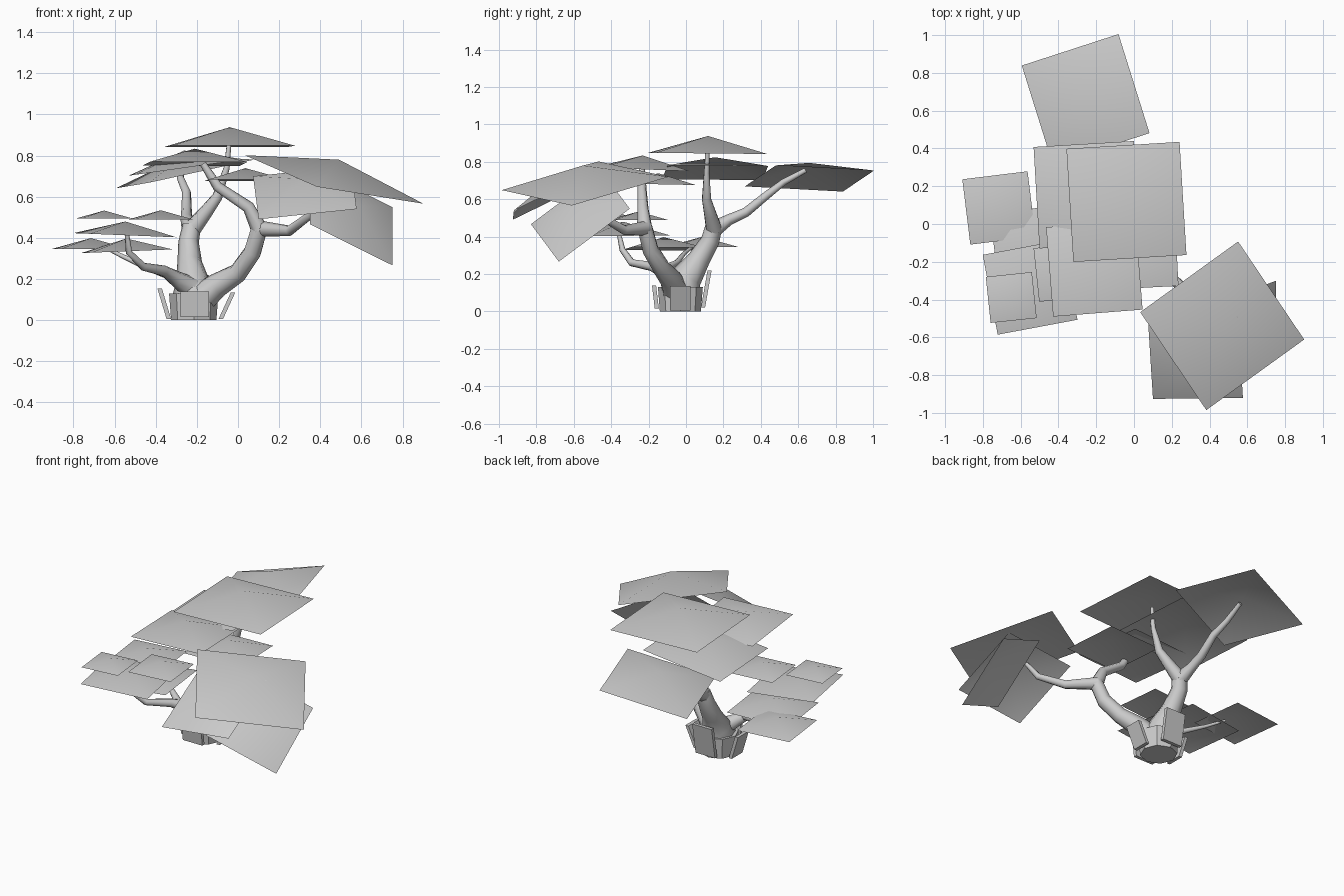
import bpy, bmesh, math
from mathutils import Vector

cube = bpy.data.objects.get("Cube")
if cube:
    bpy.data.objects.remove(cube)

grey = bpy.data.materials.new("pale_grey")
grey.use_nodes = True
grey.diffuse_color = (0.6, 0.6, 0.6, 1)
grey.node_tree.nodes["Principled BSDF"].inputs["Base Color"].default_value = (0.6, 0.6, 0.6, 1)


def add_object(name, mesh, smooth=True):
    mesh.materials.clear()
    mesh.materials.append(grey)
    for face in mesh.polygons:
        face.use_smooth = smooth
        face.material_index = 0
    obj = bpy.data.objects.new(name, mesh)
    bpy.context.collection.objects.link(obj)
    return obj


def canopy(name, centre, size, tilt, heading):
    """Open shallow pyramid on a square, leaning by the x and y of its normal."""
    nx, ny = tilt
    normal = Vector((nx, ny, math.sqrt(1 - nx * nx - ny * ny)))
    h = math.radians(heading)
    along = Vector((math.cos(h), math.sin(h), 0))
    along.z = -normal.dot(along) / normal.z
    along.normalize()
    across = normal.cross(along)
    c = Vector(centre)
    bm = bmesh.new()
    rim = [bm.verts.new(c + (along * sx + across * sy) * size / 2)
           for sx, sy in ((-1, -1), (1, -1), (1, 1), (-1, 1))]
    apex = bm.verts.new(c + normal * size * 0.155)
    for i in range(4):
        bm.faces.new((rim[i], rim[(i + 1) % 4], apex))
    mesh = bpy.data.meshes.new(name)
    bm.to_mesh(mesh)
    bm.free()
    add_object(name, mesh)


def branch(name, points):
    """Tapering tube through (x, y, z, radius) points."""
    curve = bpy.data.curves.new(name + "_path", "CURVE")
    curve.dimensions = "3D"
    curve.bevel_depth = 1
    curve.bevel_resolution = 2
    curve.use_fill_caps = True
    spline = curve.splines.new("POLY")
    spline.points.add(len(points) - 1)
    for p, (x, y, z, r) in zip(spline.points, points):
        p.co = (x, y, z, 1)
        p.radius = r
    guide = bpy.data.objects.new(name + "_guide", curve)
    bpy.context.collection.objects.link(guide)
    bpy.context.view_layer.update()
    mesh = bpy.data.meshes.new_from_object(
        guide.evaluated_get(bpy.context.evaluated_depsgraph_get()))
    bpy.data.objects.remove(guide)
    add_object(name, mesh)


# Leaf canopies
canopy("top_canopy", (-.04, .117, .845), .6, (0, .01), 3.5)
canopy("front_left_canopy", (.467, -.539, .684), .644, (.241, -.122), -56)
canopy("low_front_canopy", (.325, -.708, .62), .479, (-.088, -.44), .7)
canopy("drooping_canopy", (.55, -.565, .508), .473, (.528, -.508), 90)
canopy("back_canopy", (-.256, .66, .711), .55, (-.21, -.014), 18)
canopy("middle_canopy", (-.21, -.235, .76), .475, (0, .04), 4.5)
canopy("rear_middle_canopy", (-.25, .155, .742), .538, (-.14, 0), 3.4)
canopy("inner_canopy", (.036, -.148, .68), .38, (0, .02), 3)
canopy("small_right_canopy", (-.65, -.389, .495), .245, (0, 0), 6)
canopy("small_inner_canopy", (-.375, -.255, .49), .285, (0, 0), 6)
canopy("wide_right_canopy", (-.55, -.335, .413), .43, (.04, 0), 10.6)
canopy("far_right_canopy", (-.715, .085, .345), .348, (0, 0), 7)
canopy("low_right_canopy", (-.54, -.12, .335), .4, (-.04, 0), 7)

# Trunk and branches
branch("trunk", [(-.215, -.03, .012, .1), (-.215, -.03, .1, .11),
                 (-.22, 0, .18, .085), (-.235, .07, .28, .06),
                 (-.24, .13, .38, .05), (-.225, .15, .46, .045)])
branch("back_branch", [(-.23, .15, .44, .045), (-.25, .23, .49, .03),
                       (-.25, .32, .53, .026), (-.25, .43, .62, .022),
                       (-.28, .52, .69, .018), (-.28, .64, .755, .013)])
branch("top_branch", [(-.225, .15, .44, .045), (-.16, .13, .52, .035),
                      (-.1, .11, .6, .026), (-.055, .11, .74, .015),
                      (-.042, .115, .87, .011)])
branch("left_limb", [(-.2, -.05, .09, .08), (-.1, -.08, .17, .06),
                     (0, -.13, .23, .048), (.07, -.19, .33, .045),
                     (.105, -.22, .45, .042)])
branch("middle_branch", [(.105, -.22, .44, .042), (.05, -.23, .55, .03),
                         (-.1, -.235, .65, .025), (-.17, -.235, .76, .016)])
branch("front_branch", [(.1, -.21, .445, .04), (.25, -.33, .435, .026),
                        (.35, -.46, .51, .02), (.4, -.51, .6, .013)])
branch("right_limb", [(-.22, -.05, .15, .06), (-.3, -.1, .2, .04),
                      (-.36, -.18, .24, .026), (-.46, -.29, .26, .02),
                      (-.53, -.34, .33, .016), (-.54, -.36, .42, .011)])
branch("right_twig", [(-.33, -.13, .22, .025), (-.45, -.05, .26, .016),
                      (-.56, -.01, .31, .011), (-.66, .05, .36, .008)])


# Leaning bark plates around the foot
def bark_plate(name, angle, inner, outer, low, high, width=.11, thickness=.022):
    out = Vector((math.cos(angle), math.sin(angle), 0))
    side = Vector((-out.y, out.x, 0))
    foot = Vector((-.21, -.03, 0))
    bm = bmesh.new()
    layers = []
    for shift in (0, thickness):
        layers.append([bm.verts.new(foot + out * (r + shift) + side * s * width / 2
                                    + Vector((0, 0, z)))
                       for r, z, s in ((inner, low, -1), (inner, low, 1),
                                       (outer, high, 1), (outer, high, -1))])
    back, front = layers
    bm.faces.new(back)
    bm.faces.new(front[::-1])
    for i in range(4):
        j = (i + 1) % 4
        bm.faces.new((back[i], front[i], front[j], back[j]))
    bmesh.ops.recalc_face_normals(bm, faces=bm.faces)
    mesh = bpy.data.meshes.new(name)
    bm.to_mesh(mesh)
    bm.free()
    add_object(name, mesh, smooth=False)


bark_plate("left_bark", 0, .115, .175, .005, .135)
bark_plate("right_bark", math.pi, .115, .16, .005, .155)
bark_plate("front_bark", -math.pi / 2, .115, .13, .015, .14, .14)
bark_plate("back_bark", math.pi / 2, .11, .145, .02, .22, .14)

# Six-sided foot
bm = bmesh.new()
bmesh.ops.create_cone(bm, cap_ends=True, segments=8, radius1=.11, radius2=.12, depth=.13)
bmesh.ops.translate(bm, verts=bm.verts, vec=(-.215, -.03, .065))
foot_mesh = bpy.data.meshes.new("trunk_foot")
bm.to_mesh(foot_mesh)
bm.free()
add_object("trunk_foot", foot_mesh, smooth=False)
